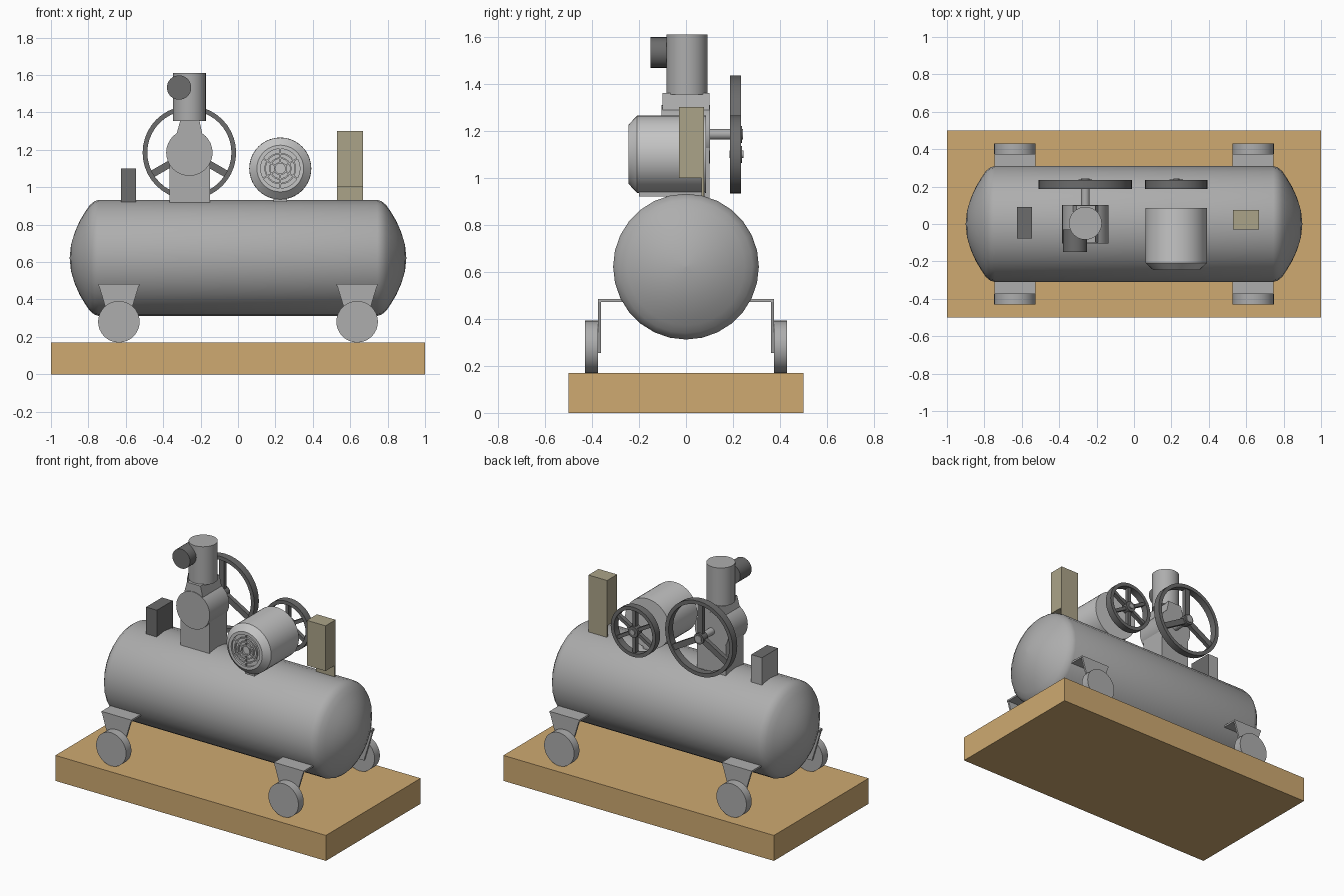
import bpy, bmesh, math
from mathutils import Matrix, Vector

if "Cube" in bpy.data.objects:
    bpy.data.objects.remove(bpy.data.objects["Cube"])


def material(name, rgb):
    m = bpy.data.materials.new(name)
    m.diffuse_color = (*rgb, 1)
    m.use_nodes = True
    m.node_tree.nodes["Principled BSDF"].inputs["Base Color"].default_value = m.diffuse_color
    return m


GREY = material("grey_paint", (0.42, 0.42, 0.42))
LIGHT = material("light_grey_paint", (0.56, 0.56, 0.56))
DARK = material("dark_iron", (0.15, 0.15, 0.15))
KHAKI = material("khaki_paint", (0.41, 0.37, 0.25))
WOOD = material("wood", (0.62, 0.40, 0.165))

# turn local z onto the wanted axis
AXES = {"z": Matrix.Identity(4),
        "x": Matrix.Rotation(math.pi / 2, 4, "Y"),
        "y": Matrix.Rotation(-math.pi / 2, 4, "X")}


def finish(name, bm, mat, smooth=False):
    bmesh.ops.remove_doubles(bm, verts=bm.verts, dist=1e-5)
    bmesh.ops.recalc_face_normals(bm, faces=bm.faces)
    me = bpy.data.meshes.new(name)
    bm.to_mesh(me)
    bm.free()
    me.materials.append(mat)
    ob = bpy.data.objects.new(name, me)
    bpy.context.collection.objects.link(ob)
    if smooth:
        bpy.ops.object.select_all(action="DESELECT")
        ob.select_set(True)
        bpy.context.view_layer.objects.active = ob
        bpy.ops.object.shade_smooth_by_angle(angle=math.radians(30))
    return ob


def add_box(bm, x, y, z, matrix=Matrix.Identity(4)):
    """Box given by (min, max) on each axis."""
    c = Vector(((x[0] + x[1]) / 2, (y[0] + y[1]) / 2, (z[0] + z[1]) / 2))
    s = Matrix.Diagonal((x[1] - x[0], y[1] - y[0], z[1] - z[0], 1))
    bmesh.ops.create_cube(bm, size=1, matrix=matrix @ Matrix.Translation(c) @ s)


def box(name, x, y, z, mat):
    bm = bmesh.new()
    add_box(bm, x, y, z)
    return finish(name, bm, mat)


def add_lathe(bm, profile, axis, centre, n, closed=False):
    """Revolve (radius, position along axis) points about an axis."""
    m = Matrix.Translation(centre) @ AXES[axis]
    pts = list(profile)
    if not closed:
        pts = [(0, pts[0][1])] + pts + [(0, pts[-1][1])]
    rings = []
    for r, t in pts:
        if r == 0:
            rings.append([bm.verts.new(m @ Vector((0, 0, t)))] * n)
        else:
            rings.append([bm.verts.new(m @ Vector((r * math.cos(a), r * math.sin(a), t)))
                          for a in (2 * math.pi * i / n for i in range(n))])
    pairs = list(zip(rings, rings[1:] + rings[:1])) if closed else list(zip(rings, rings[1:]))
    for a, b in pairs:
        for i in range(n):
            j = (i + 1) % n
            face = list(dict.fromkeys((a[i], a[j], b[j], b[i])))
            if len(face) > 2:
                bm.faces.new(face)


def lathe(name, profile, axis, centre, mat, n=32):
    bm = bmesh.new()
    add_lathe(bm, profile, axis, centre, n)
    return finish(name, bm, mat, True)


def add_prism(bm, outline, y0, y1):
    """Extrude an (x, z) outline along y."""
    a = [bm.verts.new((x, y0, z)) for x, z in outline]
    b = [bm.verts.new((x, y1, z)) for x, z in outline]
    bm.faces.new(a)
    bm.faces.new(b)
    for i in range(len(a)):
        j = (i + 1) % len(a)
        bm.faces.new((a[i], a[j], b[j], b[i]))


def ring(r_in, r_out, t0, t1):
    return [(r_out, t0), (r_out, t1), (r_in, t1), (r_in, t0)]


def spoked_wheel(name, x, z, r, rim, spokes, half):
    bm = bmesh.new()
    add_lathe(bm, ring(r - rim, r, 0.187, 0.235), "y", (x, 0, z), 40, True)
    add_lathe(bm, [(0.036, 0.19), (0.036, 0.238)], "y", (x, 0, z), 20)
    for i in range(spokes):
        turn = Matrix.Translation((x, 0, z)) @ Matrix.Rotation(2 * math.pi * i / spokes, 4, "Y")
        add_box(bm, (-half, half), (0.197, 0.225), (0.02, r - rim + 0.004), turn)
    return finish(name, bm, DARK, True)


# plinth
box("wooden_base", (-1, 1), (-0.5, 0.5), (0, 0.17), WOOD)

# air tank with dished ends
end = [(0.31, 0.745), (0.303, 0.768), (0.283, 0.792), (0.25, 0.815),
       (0.20, 0.845), (0.14, 0.872), (0.07, 0.893), (0.0, 0.9)]
tank = [(r, -t) for r, t in reversed(end[:-1])] + end[:-1]
tank = [(0.001, -0.9)] + tank + [(0.001, 0.9)]
lathe("air_tank", tank, "x", (0, 0, 0.622), GREY, 28)

# four wheels with their folded brackets
for sx, side in ((-1, "left"), (1, "right")):
    for sy, end_name in ((-1, "front"), (1, "back")):
        cx = sx * 0.637
        lathe(f"{end_name}_{side}_wheel", [(0.111, -0.028), (0.111, 0.028)], "y",
              (cx, sy * 0.402, 0.281), GREY, 32)
        bm = bmesh.new()
        add_prism(bm, [(cx - 0.11, 0.484), (cx + 0.11, 0.484), (cx + 0.04, 0.255),
                       (cx - 0.04, 0.255)], sy * 0.362, sy * 0.374)
        ys = sorted((sy * 0.26, sy * 0.374))
        add_box(bm, (cx - 0.11, cx + 0.11), ys, (0.472, 0.484))
        finish(f"{end_name}_{side}_bracket", bm, GREY)

# compressor pump
PX, PZ = -0.26, 1.185
box("pump_block", (-0.366, -0.151), (-0.085, 0.1), (0.9, PZ), GREY)
lathe("crankcase", [(0.124, -0.104), (0.124, 0.102)], "y", (PX, 0, PZ), GREY)
bm = bmesh.new()
add_prism(bm, [(-0.335, 1.26), (-0.185, 1.26), (-0.207, 1.36), (-0.308, 1.36)], -0.1, 0.1)
finish("pump_neck", bm, GREY)
lathe("pump_cylinder", [(0.088, 1.355), (0.088, 1.61)], "z", (PX, 0.004, 0), GREY)
lathe("air_filter", [(0.065, -0.15), (0.065, -0.03)], "y", (-0.315, 0, 1.533), DARK)
lathe("crank_shaft", [(0.023, 0.09), (0.023, 0.243)], "y", (PX, 0, PZ), GREY, 20)
spoked_wheel("flywheel", PX, PZ, 0.25, 0.025, 3, 0.019)

# electric motor with recessed fan grille
MX, MZ = 0.226, 1.1
lathe("motor_body", [(0.085, -0.232), (0.105, -0.232), (0.105, -0.245), (0.125, -0.245),
                     (0.165, -0.208), (0.165, 0.085)], "y", (MX, 0, MZ), LIGHT, 36)
bm = bmesh.new()
for r in (0.035, 0.06, 0.085):
    add_lathe(bm, ring(r - 0.008, r, -0.243, -0.231), "y", (MX, 0, MZ), 24, True)
for i in range(6):
    turn = Matrix.Translation((MX, 0, MZ)) @ Matrix.Rotation(math.pi * i / 3, 4, "Y")
    add_box(bm, (-0.004, 0.004), (-0.242, -0.231), (0.028, 0.107), turn)
finish("fan_grille", bm, LIGHT)
box("motor_foot", (0.19, 0.262), (-0.2, 0.08), (0.92, 0.95), GREY)
spoked_wheel("motor_pulley", MX, MZ, 0.166, 0.024, 6, 0.011)
lathe("pulley_hub", [(0.016, 0.186), (0.016, 0.244)], "y", (MX, 0, MZ), GREY, 16)

# control cabinet on its back plate
box("control_cabinet", (0.53, 0.668), (-0.03, 0.067), (1.0, 1.302), KHAKI)
box("cabinet_plate", (0.53, 0.668), (0.066, 0.076), (0.9, 1.302), KHAKI)

# pressure switch: dark cover on front, top and right, grey behind
switch = box("pressure_switch", (-0.625, -0.545), (-0.078, 0.09), (0.9, 1.1), DARK)
switch.data.materials.append(GREY)
for p in switch.data.polygons:
    p.material_index = int(p.normal.y > 0.5 or p.normal.x < -0.5)
